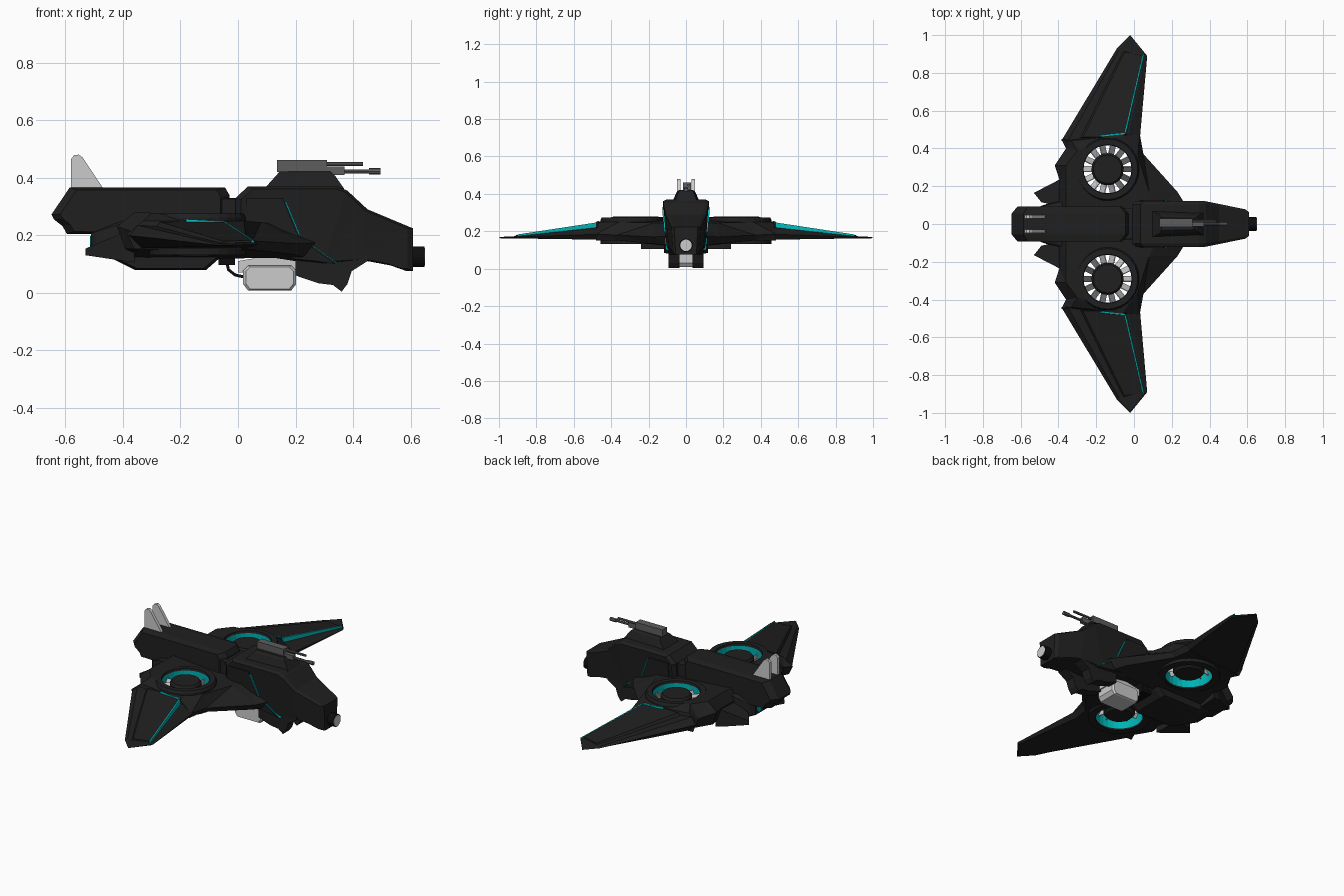
import bpy, bmesh
from math import sin, cos, pi
from mathutils import Vector


def material(name, rgb):
    m = bpy.data.materials.new(name)
    m.diffuse_color = (*rgb, 1)
    return m


DARK = material("dark_hull", (0.014, 0.014, 0.014))
BLACK = material("black", (0.004, 0.004, 0.004))
GUN = material("gun_metal", (0.11, 0.11, 0.11))
CYAN = material("cyan_glow", (0.0, 0.45, 0.46))


def loft(name, shells, mat=None, mirror=False, closed=False, cutter=None):
    """Each shell is a list of equal-length rings of points joined by quads."""
    bm = bmesh.new()
    for rings in shells:
        vs = [[bm.verts.new(p) for p in r] for r in rings]
        n = len(vs[0])
        for i in range(len(vs) if closed else len(vs) - 1):
            a, b = vs[i], vs[(i + 1) % len(vs)]
            for j in range(n):
                k = (j + 1) % n
                bm.faces.new((a[j], a[k], b[k], b[j]))
        if not closed:
            bm.faces.new(vs[0])
            bm.faces.new(vs[-1])
    bmesh.ops.recalc_face_normals(bm, faces=bm.faces)
    bmesh.ops.triangulate(bm, faces=[f for f in bm.faces if len(f.verts) > 4 or cutter])
    me = bpy.data.meshes.new(name)
    bm.to_mesh(me)
    bm.free()
    o = bpy.data.objects.new(name, me)
    bpy.context.collection.objects.link(o)
    if mat:
        me.materials.append(mat)
    if cutter:
        m = o.modifiers.new("hole", 'BOOLEAN')
        m.operation, m.object = 'DIFFERENCE', cutter
    if mirror:
        m = o.modifiers.new("mirror", 'MIRROR')
        m.use_axis = (False, True, False)
    return o


def box(x0, x1, y0, y1, z0, z1):
    return [[(x0, y0, z), (x1, y0, z), (x1, y1, z), (x0, y1, z)] for z in (z0, z1)]


def cyl(p0, p1, r, n=16):
    p0, p1 = Vector(p0), Vector(p1)
    q = (p1 - p0).to_track_quat('Z', 'Y')
    ring = [q @ Vector((r * cos(2 * pi * i / n), r * sin(2 * pi * i / n), 0)) for i in range(n)]
    return [[p + v for v in ring] for p in (p0, p1)]


def slab(profile, hw, edge=0.85, inset=0.94):
    """Side profile (x, z) widened to half width hw(x, z), with chamfered flanks."""
    xs, zs = zip(*profile)
    cx, cz = (min(xs) + max(xs)) / 2, (min(zs) + max(zs)) / 2
    small = [(cx + (x - cx) * inset, cz + (z - cz) * inset) for x, z in profile]
    return [[(x, s * hw(x, z), z) for x, z in p]
            for p, s in ((small, -1), (profile, -edge), (profile, edge), (small, 1))]


def plate(profile, y0, y1):
    return [[(x, y, z) for x, z in profile] for y in (y0, y1)]


def nose_hw(x, z):
    w = 0.122 if x < 0.37 else 0.122 - (x - 0.37) * 0.18
    return w * (0.8 + 0.2 * min(1, max(0, (z - 0.05) / 0.25)))


# front fuselage
loft("front_fuselage", [slab([(0.035, 0.37), (-0.008, 0.33), (-0.01, 0.16), (0.07, 0.13),
     (0.2, 0.11), (0.3, 0.1), (0.45, 0.11), (0.53, 0.095), (0.587, 0.075), (0.608, 0.075),
     (0.608, 0.224), (0.45, 0.29), (0.38, 0.355), (0.345, 0.37)], nose_hw)], DARK)
# side armour with glowing front edge
armour = [(0.03, 0.33), (0.155, 0.33), (0.208, 0.2), (0.248, 0.165), (0.34, 0.1),
          (0.2, 0.12), (0.03, 0.16)]
loft("side_armour", [[[(x, nose_hw(x, z) + d, z) for x, z in armour] for d in (-0.03, 0.005)]],
     DARK, True)
strips = []
for (xa, za), (xb, zb) in (((0.163, 0.315), (0.211, 0.2)), ((0.25, 0.167), (0.345, 0.1))):
    q = [(xa, za), (xa + 0.006, za), (xb + 0.006, zb), (xb, zb)]
    strips.append([[(x, nose_hw(x, z) + d, z) for x, z in q] for d in (-0.03, 0.005)])
loft("side_glow_strips", strips, CYAN, True)
# chin skids
loft("chin_skid", [plate([(0.2, 0.2), (0.2, 0.06), (0.28, 0.033), (0.33, 0.027), (0.36, 0.004),
     (0.38, 0.03), (0.395, 0.075), (0.45, 0.11), (0.45, 0.2)], 0.036, 0.094)], DARK, True)
# nose camera
loft("nose_camera", [cyl((0.59, 0, 0.125), (0.648, 0, 0.125), 0.036, 20)], BLACK)
loft("camera_lens", [cyl((0.64, 0, 0.125), (0.65, 0, 0.125), 0.031, 20)])

# rear fuselage, neck and lower hull
loft("rear_fuselage", [slab([(-0.585, 0.366), (-0.648, 0.272), (-0.64, 0.255), (-0.61, 0.232),
     (-0.595, 0.205), (-0.3, 0.2), (-0.03, 0.2), (-0.03, 0.34), (-0.045, 0.366)],
     lambda x, z: 0.092, 0.6, 0.9)], DARK)
loft("neck", [slab([(-0.08, 0.18), (0.03, 0.18), (0.03, 0.33), (-0.08, 0.33)],
     lambda x, z: 0.085)], DARK)
loft("lower_hull", [slab([(-0.51, 0.215), (-0.51, 0.15), (-0.44, 0.12), (-0.36, 0.08),
     (-0.11, 0.08), (-0.07, 0.115), (-0.02, 0.15), (0.03, 0.25), (-0.4, 0.25)],
     lambda x, z: 0.118 if x > -0.45 else 0.095, 0.8, 0.94)], DARK)
loft("exhaust_glow", [cyl((-0.5, 0.045, 0.178), (-0.515, 0.045, 0.178), 0.02, 12)], CYAN, True)
# tail fins
loft("tail_fin", [plate([(-0.58, 0.35), (-0.58, 0.465), (-0.57, 0.478), (-0.553, 0.48),
     (-0.54, 0.47), (-0.47, 0.365), (-0.47, 0.35)], 0.029, 0.047)], None, True)

# turret and guns
loft("turret_base", [[[(0.09, -0.072, 0.36), (0.37, -0.06, 0.36), (0.37, 0.06, 0.36), (0.09, 0.072, 0.36)],
     [(0.135, -0.05, 0.41), (0.335, -0.04, 0.41), (0.335, 0.04, 0.41), (0.135, 0.05, 0.41)],
     [(0.145, -0.035, 0.422), (0.32, -0.03, 0.422), (0.32, 0.03, 0.422), (0.145, 0.035, 0.422)]]], DARK)
loft("gun_body", [box(0.135, 0.31, -0.015, 0.028, 0.42, 0.462), box(0.3, 0.37, -0.012, 0.012, 0.41, 0.438)], GUN)
loft("gun_barrels", [cyl((0.3, 0.014, 0.447), (0.435, 0.014, 0.447), 0.007, 8),
     cyl((0.36, 0, 0.422), (0.49, 0, 0.422), 0.007, 8),
     cyl((0.455, 0, 0.422), (0.495, 0, 0.422), 0.011, 8)], GUN)

# belly pod with its mount and cable
loft("pod_mount", [plate([(0.0, 0.07), (0.21, 0.07), (0.21, 0.11), (0.09, 0.126), (0.0, 0.11)], -0.045, 0.045)])
pod = [(0.018, 0.03), (0.035, 0.008), (0.185, 0.008), (0.202, 0.03), (0.202, 0.078),
       (0.185, 0.094), (0.035, 0.094), (0.018, 0.078)]
loft("belly_pod", [slab(pod, lambda x, z: 0.066, 0.85, 0.9)])
loft("cable_socket", [box(-0.068, -0.01, -0.06, 0.06, 0.097, 0.16)], BLACK)
cu = bpy.data.curves.new("pod_cable", 'CURVE')
cu.dimensions, cu.bevel_depth, cu.bevel_resolution = '3D', 0.006, 1
sp = cu.splines.new('POLY')
path = [(-0.04, 0.11), (-0.033, 0.08), (-0.01, 0.062), (0.025, 0.054)]
sp.points.add(len(path) - 1)
for p, (x, z) in zip(sp.points, path):
    p.co = (x, -0.03, z, 1)
cu.materials.append(BLACK)
bpy.context.collection.objects.link(bpy.data.objects.new("pod_cable", cu))

# wing root around the lift fan
CX, CY = -0.14, 0.29
cutter = loft("fan_cutter", [cyl((CX, CY, 0), (CX, CY, 0.5), 0.14, 28)])
cutter.hide_render = True
cutter.hide_set(True)
mid = [(0.28, 0.09, 0.175), (0.23, 0.17, 0.17), (0.05, 0.37, 0.18), (0.03, 0.48, 0.185),
       (-0.385, 0.45, 0.205), (-0.36, 0.4, 0.21), (-0.42, 0.31, 0.23), (-0.395, 0.235, 0.22),
       (-0.4, 0.08, 0.22)]
top = [(0.12, 0.09, 0.24), (0.08, 0.17, 0.245), (0.02, 0.36, 0.25), (-0.06, 0.47, 0.247),
       (-0.33, 0.44, 0.25), (-0.3, 0.39, 0.278), (-0.36, 0.31, 0.28), (-0.36, 0.2, 0.28),
       (-0.36, 0.08, 0.275)]
low = [(CX + (x - CX) * 0.9, y, 0.152 - max(0, 0.3 - y) * 0.15) for x, y, z in mid]
loft("wing_root", [[low, mid, top]], DARK, True, cutter=cutter)

# outer wing with raised panel and glowing step
wmid = [(-0.385, 0.44, 0.2), (0.03, 0.44, 0.185), (0.07, 0.89, 0.17), (-0.02, 1.0, 0.165), (-0.09, 0.93, 0.167)]
wtop = [(-0.35, 0.44, 0.235), (-0.035, 0.44, 0.224), (0.058, 0.89, 0.175), (-0.02, 0.99, 0.17), (-0.08, 0.92, 0.172)]
wlow = [(-0.34, 0.44, 0.155), (0.01, 0.44, 0.155), (0.06, 0.89, 0.162), (-0.02, 0.99, 0.162), (-0.08, 0.92, 0.162)]
loft("outer_wing", [[wlow, wmid, wtop]], DARK, True)
ptop = [(-0.27, 0.46, 0.246), (-0.052, 0.46, 0.25), (0.05, 0.89, 0.183), (-0.05, 0.91, 0.179)]
plow = [(-0.31, 0.45, 0.2), (-0.05, 0.45, 0.2), (0.052, 0.89, 0.165), (-0.06, 0.92, 0.165)]
loft("wing_panel", [[plow, ptop]], DARK, True)
loft("wing_glow", [[[(-0.047, 0.48, 0.19), (-0.038, 0.48, 0.2), (0.058, 0.9, 0.165), (0.045, 0.9, 0.165)],
     [(-0.05, 0.48, 0.247), (-0.043, 0.48, 0.247), (0.054, 0.9, 0.183), (0.048, 0.9, 0.183)]],
     [[(-0.18, 0.462, 0.23), (-0.05, 0.48, 0.22), (-0.04, 0.49, 0.22), (-0.18, 0.475, 0.23)],
      [(-0.18, 0.462, 0.256), (-0.05, 0.476, 0.25), (-0.045, 0.483, 0.248), (-0.18, 0.47, 0.256)]]],
     CYAN, True)
# trailing flap beside the tail
flap = [(-0.53, 0.165), (-0.49, 0.115), (-0.37, 0.09), (-0.36, 0.24), (-0.395, 0.235)]
loft("rear_flap", [[[(x, y, 0.105 - (x + 0.36) * 0.15) for x, y in flap],
     [(x, y, 0.225 + (x + 0.36) * 0.42) for x, y in flap]]], DARK, True)

# lift fan: duct, glowing liner, hub and vanes
def revolve(profile, n=28):
    return [[(CX + r * cos(2 * pi * i / n), CY + r * sin(2 * pi * i / n), z) for r, z in profile]
            for i in range(n)]


loft("fan_duct", [revolve([(0.127, 0.262), (0.13, 0.275), (0.16, 0.275), (0.167, 0.262), (0.167, 0.132),
     (0.127, 0.132), (0.127, 0.142), (0.134, 0.142), (0.134, 0.262)])], DARK, True, closed=True)
loft("fan_glow", [revolve([(0.13, 0.14), (0.134, 0.14), (0.134, 0.264), (0.13, 0.264)])],
     CYAN, True, closed=True)
loft("fan_hub", [[cyl((CX, CY, z), (CX, CY, z + 1), r, 24)[0]
     for z, r in ((0.15, 0.07), (0.165, 0.085), (0.25, 0.085), (0.264, 0.075))]], DARK, True)
vanes = []
for i in range(14):
    a = 2 * pi * i / 14
    vanes.append([[(CX + r * cos(a) - t * sin(a), CY + r * sin(a) + t * cos(a), z)
                   for t, z in ((-0.016, 0.185), (-0.012, 0.183), (0.016, 0.235), (0.012, 0.237))]
                  for r in (0.08, 0.131)])
loft("fan_vanes", vanes, None, True)
